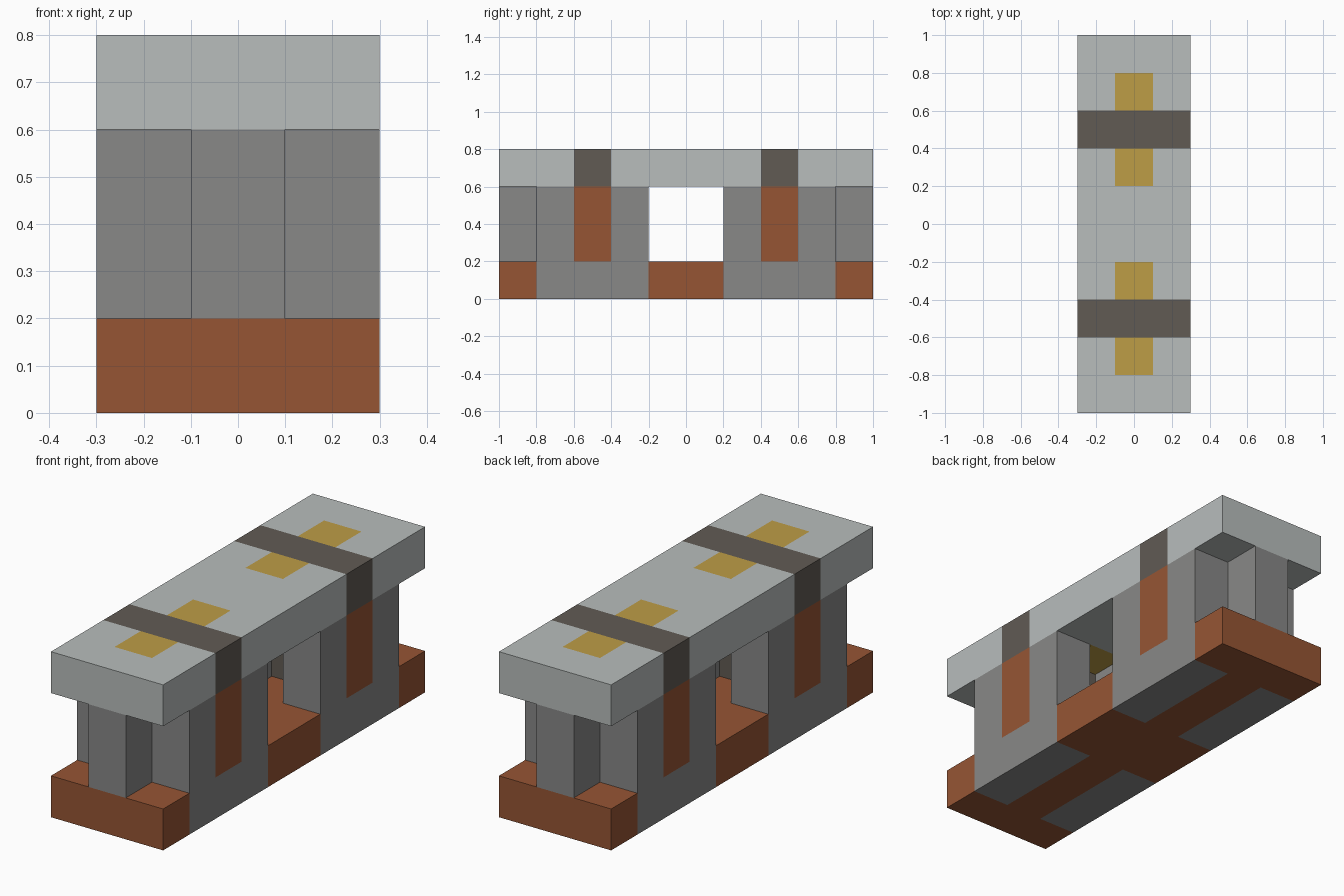
import bpy
import bmesh
from mathutils import Matrix, Vector

cube = bpy.data.objects.get("Cube")
if cube:
    bpy.data.objects.remove(cube, do_unlink=True)


def linear(c):
    c /= 255
    return c / 12.92 if c <= 0.04045 else ((c + 0.055) / 1.055) ** 2.4


def material(name, *rgb):
    mat = bpy.data.materials.new(name)
    mat.use_nodes = True
    colour = [linear(c) for c in rgb] + [1]
    mat.diffuse_color = colour
    mat.node_tree.nodes["Principled BSDF"].inputs["Base Color"].default_value = colour
    return mat


pale = material("pale stone", 184, 189, 188)
grey = material("grey stone", 136, 136, 135)
brown = material("brown clay", 150, 85, 52)
dark = material("dark stone", 97, 91, 84)
gold = material("gold", 190, 157, 70)


def block(name, low, high, mats, x_cuts=(), y_cuts=(), rule=None):
    """Box between two corners, cut along x and y, coloured by a rule on each face centre."""
    low, high = Vector(low), Vector(high)
    bm = bmesh.new()
    bmesh.ops.create_cube(bm, size=1, matrix=Matrix.Translation((low + high) / 2)
                          @ Matrix.Diagonal((*(high - low), 1)))
    cuts = [((x, 0, 0), (1, 0, 0)) for x in x_cuts] + [((0, y, 0), (0, 1, 0)) for y in y_cuts]
    for point, normal in cuts:
        bmesh.ops.bisect_plane(bm, geom=bm.verts[:] + bm.edges[:] + bm.faces[:],
                               plane_co=point, plane_no=normal)
    if rule:
        for face in bm.faces:
            c = face.calc_center_median()
            face.material_index = rule(abs(c.x), abs(c.y))
    mesh = bpy.data.meshes.new(name)
    bm.to_mesh(mesh)
    bm.free()
    for mat in mats:
        mesh.materials.append(mat)
    obj = bpy.data.objects.new(name, mesh)
    bpy.context.collection.objects.link(obj)


def both(*values):
    return [s * v for v in values for s in (-1, 1)]


# Base with stone footings under the pillars
block("base", (-.3, -1, 0), (.3, 1, .2), [brown, grey], both(.1), both(.2, .8),
      lambda x, y: int(x > .1 and .2 < y < .8))


# Top slab with dark crossbands and gold inlays on either side of each band
def slab_rule(x, y):
    if .4 < y < .6:
        return 1
    return 2 if x < .1 and .2 < y < .8 else 0


block("top_slab", (-.3, -1, .6), (.3, 1, .8), [pale, dark, gold],
      both(.1), both(.2, .4, .6, .8), slab_rule)

for end, s in (("front", -1), ("back", 1)):
    def span(a, b):
        return sorted((s * a, s * b))

    # Side pillars with a clay strip
    y0, y1 = span(.2, .8)
    for side, x in (("left", .1), ("right", -.3)):
        block(f"{end}_{side}_pillar", (x, y0, .2), (x + .2, y1, .6), [grey, brown],
              (), both(.4, .6), lambda x, y: int(.4 < y < .6))
    # Core between the pillars
    y0, y1 = span(.4, .6)
    block(f"{end}_core", (-.1, y0, .2), (.1, y1, .6), [dark])
    # End column
    y0, y1 = span(.8, 1)
    block(f"{end}_column", (-.1, y0, .2), (.1, y1, .6), [grey])
